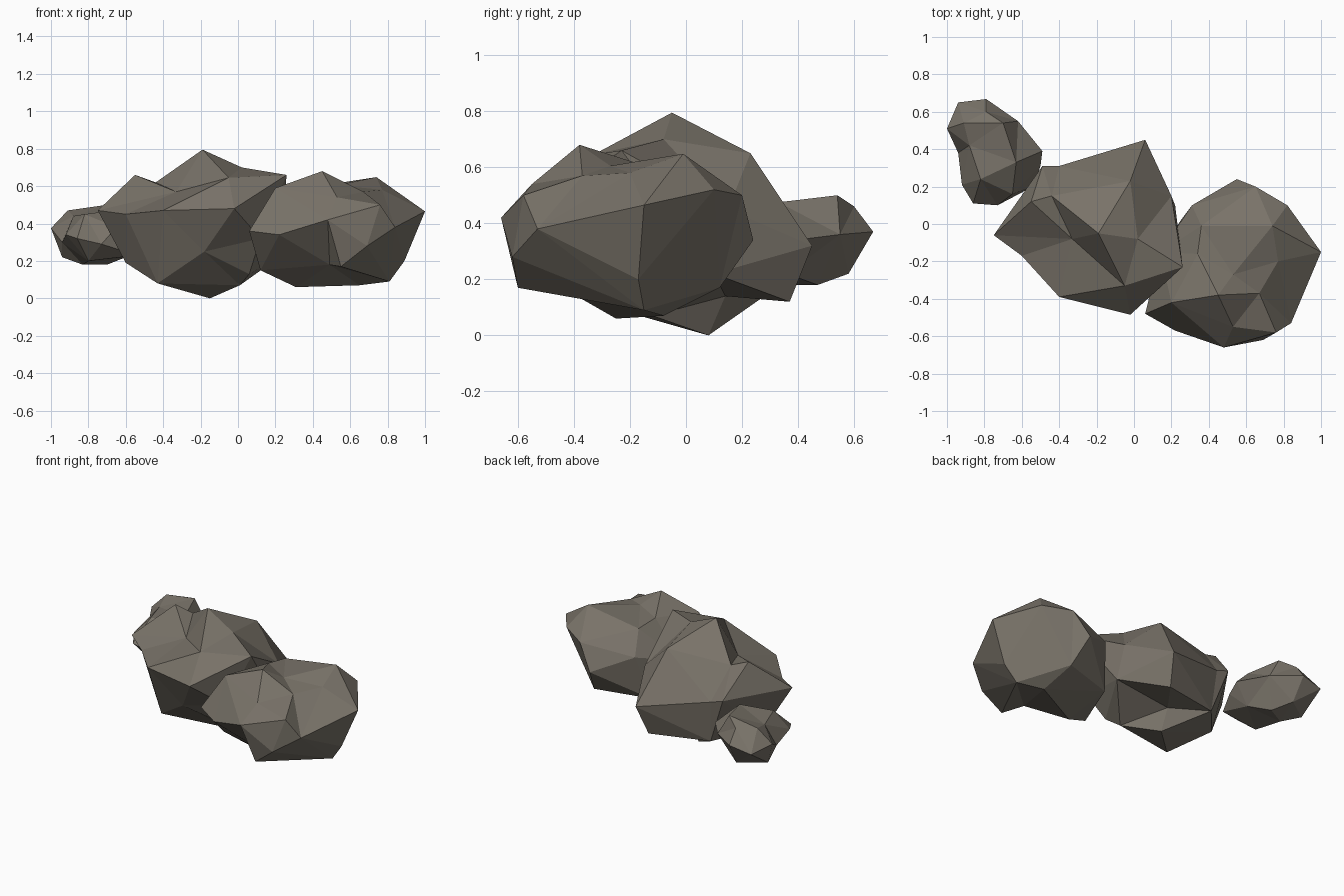
import bpy, bmesh
from itertools import combinations
from mathutils import Vector

stone = bpy.data.materials.new("stone")
stone.diffuse_color = (0.19, 0.17, 0.14, 1)


def rock(name, center, corners):
    """Faceted boulder: corners joined by the hull of their directions from the center, so dents survive."""
    c = Vector(center)
    d = [(Vector(p) - c).normalized() for p in corners]
    bm = bmesh.new()
    verts = [bm.verts.new(p) for p in corners]
    for i, j, k in combinations(range(len(d)), 3):
        n = (d[j] - d[i]).cross(d[k] - d[i])
        if n.dot(d[i]) < 0:
            n, j, k = -n, k, j
        if all(n.dot(q - d[i]) < 1e-9 for m, q in enumerate(d) if m not in (i, j, k)):
            bm.faces.new((verts[i], verts[j], verts[k]))
    me = bpy.data.meshes.new(name)
    bm.to_mesh(me)
    bm.free()
    me.materials.append(stone)
    ob = bpy.data.objects.new(name, me)
    bpy.context.collection.objects.link(ob)


# Large middle boulder
rock("middle_rock", (-0.22, 0, 0.36), [
    (-0.19, -0.05, 0.795), (0.02, -0.08, 0.70), (-0.02, 0.23, 0.65), (-0.55, 0.12, 0.66),
    (-0.44, 0.15, 0.62), (0.26, -0.23, 0.66), (-0.05, -0.33, 0.645), (-0.33, -0.08, 0.57),
    (-0.75, -0.06, 0.47), (-0.49, 0.31, 0.45), (-0.40, 0.31, 0.42), (0.06, 0.45, 0.32),
    (0.20, 0.15, 0.45), (-0.02, -0.485, 0.48), (-0.40, -0.39, 0.47), (-0.60, -0.17, 0.45),
    (-0.60, 0.02, 0.19), (-0.43, -0.20, 0.08), (-0.18, -0.33, 0.25), (-0.15, 0.08, 0.0),
    (0.01, -0.12, 0.07), (0.02, 0.37, 0.12), (-0.38, 0.28, 0.14), (0.06, -0.2, 0.13),
    (0.12, -0.30, 0.32), (0.22, 0.10, 0.22), (-0.15, 0.14, 0.14)])

# Right boulder
rock("right_rock", (0.5, -0.2, 0.33), [
    (0.45, -0.38, 0.68), (0.20, -0.42, 0.59), (0.36, -0.01, 0.59), (0.34, -0.16, 0.61),
    (0.53, -0.27, 0.605), (0.74, -0.01, 0.648), (0.77, -0.20, 0.58), (0.67, -0.37, 0.57),
    (0.53, -0.55, 0.54), (0.76, -0.58, 0.50), (0.84, -0.53, 0.38), (1.0, -0.15, 0.465),
    (0.82, 0.10, 0.52), (0.65, 0.20, 0.50), (0.55, 0.24, 0.34), (0.31, 0.10, 0.45),
    (0.06, -0.48, 0.36), (0.22, -0.57, 0.34), (0.48, -0.66, 0.42), (0.69, -0.62, 0.28),
    (0.55, -0.60, 0.17), (0.12, -0.32, 0.15), (0.31, -0.25, 0.06), (0.49, -0.46, 0.18),
    (0.65, -0.08, 0.07), (0.81, -0.15, 0.09), (0.89, -0.17, 0.20), (0.25, 0.02, 0.16),
    (0.60, 0.12, 0.17), (0.14, -0.15, 0.38)])

# Small boulder at the back left
rock("small_rock", (-0.77, 0.38, 0.33), [
    (-1.0, 0.51, 0.375), (-0.94, 0.65, 0.34), (-0.79, 0.668, 0.37), (-0.62, 0.55, 0.36),
    (-0.49, 0.39, 0.34), (-0.50, 0.31, 0.29), (-0.54, 0.20, 0.23), (-0.73, 0.10, 0.29),
    (-0.86, 0.11, 0.32), (-0.92, 0.21, 0.34), (-0.94, 0.38, 0.30), (-0.91, 0.54, 0.47),
    (-0.79, 0.60, 0.46), (-0.70, 0.54, 0.50), (-0.63, 0.33, 0.475), (-0.65, 0.16, 0.38),
    (-0.82, 0.24, 0.45), (-0.88, 0.42, 0.44), (-0.94, 0.47, 0.22), (-0.83, 0.40, 0.18),
    (-0.70, 0.47, 0.18), (-0.78, 0.58, 0.22), (-0.60, 0.36, 0.22), (-0.80, 0.20, 0.20)])
